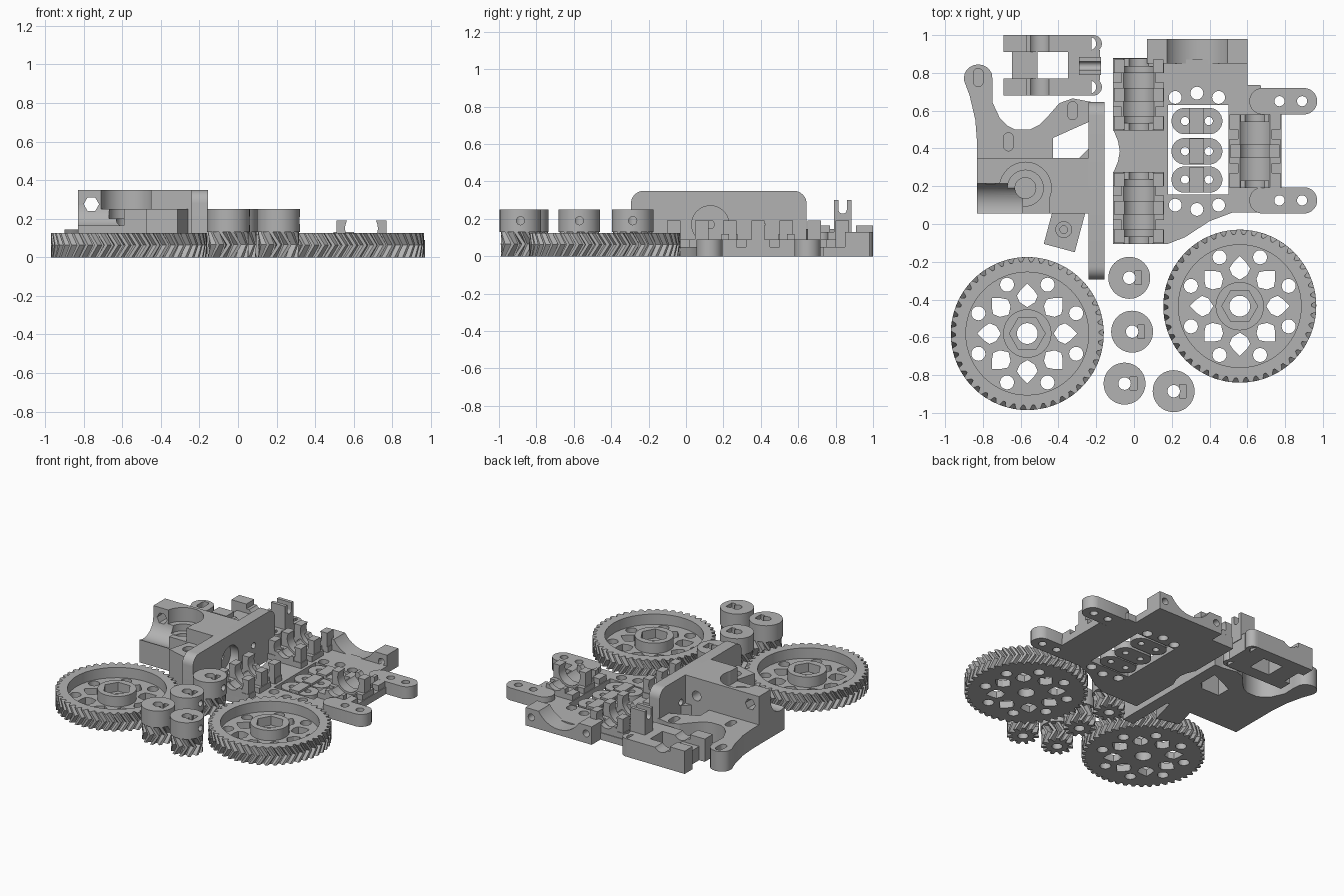
import bpy, bmesh
from math import pi, cos, sin, radians
from mathutils import Matrix, Vector

cube = bpy.data.objects.get("Cube")
if cube:
    bpy.data.objects.remove(cube, do_unlink=True)

grey = bpy.data.materials.new("plain grey plastic")
grey.use_nodes = True
tone = (0.45, 0.45, 0.45, 1)
grey.diffuse_color = tone
grey.node_tree.nodes["Principled BSDF"].inputs["Base Color"].default_value = tone
parts = []


def add(name, bm):
    bmesh.ops.recalc_face_normals(bm, faces=bm.faces)
    me = bpy.data.meshes.new(name)
    bm.to_mesh(me)
    bm.free()
    me.materials.append(grey)
    ob = bpy.data.objects.new(name, me)
    bpy.context.collection.objects.link(ob)
    parts.append(ob)
    return ob


def stack(name, rings):
    """Closed solid through rings of equal length."""
    bm = bmesh.new()
    loops = [[bm.verts.new(p) for p in ring] for ring in rings]
    for a, b in zip(loops, loops[1:]):
        for i in range(len(a)):
            bm.faces.new((a[i - 1], a[i], b[i], b[i - 1]))
    bm.faces.new(loops[0][::-1])
    bm.faces.new(loops[-1])
    return add(name, bm)


def prism(name, pts, z0, z1):
    return stack(name, [[(x, y, z) for x, y in pts] for z in (z0, z1)])


def box(name, x0, x1, y0, y1, z0, z1):
    return prism(name, [(x0, y0), (x1, y0), (x1, y1), (x0, y1)], z0, z1)


def disc(name, x, y, r, z0, z1, n=40, turn=0):
    pts = [(x + r * cos(turn + 2 * pi * i / n), y + r * sin(turn + 2 * pi * i / n)) for i in range(n)]
    return prism(name, pts, z0, z1)


def rod(name, axis, centre, r, length, n=40):
    """Cylinder along x or y about its centre."""
    ob = disc(name, 0, 0, r, -length / 2, length / 2, n)
    turn = Matrix.Rotation(pi / 2, 4, "Y" if axis == "x" else "X")
    ob.data.transform(Matrix.Translation(centre) @ turn)
    return ob


def pill(name, x, y, half, r, z0, z1, turn=0):
    pts = []
    for i in range(24):
        a = 2 * pi * (i + .5) / 24
        p = Vector((r * cos(a) + (half if cos(a) > 0 else -half), r * sin(a)))
        pts.append((x + p.x * cos(turn) - p.y * sin(turn), y + p.x * sin(turn) + p.y * cos(turn)))
    return prism(name, pts, z0, z1)


def cut(ob, *tools):
    for t in tools:
        m = ob.modifiers.new("cut", "BOOLEAN")
        m.operation, m.solver, m.object = "DIFFERENCE", "EXACT", t
    bpy.context.view_layer.update()
    dg = bpy.context.evaluated_depsgraph_get()
    me = bpy.data.meshes.new_from_object(ob.evaluated_get(dg))
    ob.modifiers.clear()
    ob.data = me
    for t in tools:
        parts.remove(t)
        bpy.data.objects.remove(t, do_unlink=True)
    return ob


def herringbone(name, x, y, root, tip, teeth, height, twist):
    rings = []
    for z, t in ((0, 0), (height / 2, twist), (height, 0)):
        ring = []
        for k in range(teeth):
            for f, r in ((0, root), (.22, root), (.42, tip), (.75, tip)):
                a = 2 * pi * (k + f) / teeth + t
                ring.append((x + r * cos(a), y + r * sin(a), z))
        rings.append(ring)
    return stack(name, rings)


# Large spoked gears with a hexagonal hub
for side, x, y in (("left", .56, -.435), ("right", -.565, -.58)):
    gear = herringbone(side + "_large_gear", x, y, .38, .405, 46, .125, .1)
    tools = [disc("t", x, y, .325, .05, .2, 64), disc("t", x, y, .055, -.1, .2)]
    half = [(.14, 0), (.165, .04), (.2, .055), (.23, .035), (.265, 0)]
    outline = half + [(r, -w) for r, w in half[-2:0:-1]]
    for k in range(8):
        a, b = k * pi / 4, (k + .5) * pi / 4
        pts = [(x + r * cos(a) - w * sin(a), y + r * sin(a) + w * cos(a)) for r, w in outline]
        tools.append(prism("t", pts, -.1, .2))
        tools.append(disc("t", x + .28 * cos(b), y + .28 * sin(b), .037, -.1, .2, 20))
    cut(gear, *tools)
    hub = disc(side + "_gear_hub", x, y, .128, .04, .125)
    cut(hub, disc("t", x, y, .095, .06, .2, 6), disc("t", x, y, .055, 0, .2))

# Small gears with a collar, set screw hole and nut slot
for i, (x, y) in enumerate(((-.025, -.285), (-.01, -.57), (-.05, -.845), (.21, -.885))):
    pinion = herringbone(f"small_gear_{i + 1}", x, y, .072, .106, 11, .13, .4)
    cut(pinion, disc("t", x, y, .035, -.1, .2, 24))
    collar = disc(f"small_gear_collar_{i + 1}", x, y, .111, .13, .25)
    cut(collar, disc("t", x, y, .033, 0, .4, 24),
        box("t", x + .03, x + .065, y - .035, y + .035, .15, .4),
        rod("t", "x", (x + .08, y, .19), .022, .12, 16))

# Carriage base with openings
base = prism("carriage_base", [
    (-.11, -.105), (.18, -.105), (.27, -.07), (.40, .015), (.52, .06), (.67, .06), (.70, .19),
    (.78, .19), (.78, .58), (.70, .58), (.67, .735), (.60, .735), (.60, .87), (.16, .87),
    (.16, .88), (-.11, .88), (-.11, .5), (-.085, .44), (-.075, .385), (-.085, .33), (-.11, .27)], 0, .05)
tools = [box("t", .18, .5, .155, .63, -.1, .2)]
for s in (-1, 1):
    tools += [disc("t", .333 + dx, .385 + s * dy, .034, -.1, .2, 24)
              for dx, dy in ((-.115, .285), (0, .308), (.115, .285))]
cut(base, *tools)

# Bolt-on tabs
for where, y in (("front", .125), ("back", .65)):
    tab = pill(where + "_tab", .79, y, .11, .07, 0, .09)
    cut(tab, *[disc("t", x, y, .027, -.1, .2, 20) for x in (.77, .89)])

# Oval clamps in the middle opening
for i, y in enumerate((.235, .385, .545)):
    clamp = pill(f"clamp_{i + 1}", .333, y, .065, .07, 0, .05)
    cut(clamp, *[disc("t", .333 + d, y, .022, -.1, .2, 16) for d in (-.063, .063)])
    box(f"clamp_ridge_{i + 1}", .295, .37, y - .068, y + .068, .04, .065)


def bearing_holder(name, x, y, half_len, tall):
    """Slotted cradle along y: tall ribs with lower walls between."""
    bed = box(name + "_bed", x - .135, x + .135, y - half_len, y + half_len, 0, .09)
    cut(bed, rod("t", "y", (x, y, .15), .1, 1),
        *[box("t", x + s * .09, x + s * .2, y + o - .025, y + o + .025, .05, .3)
          for s in (-1, 1) for o in (-.09, .09)])
    for i, o in enumerate(tall):
        rib = box(f"{name}_rib_{i + 1}", x - .13, x + .13, y + o - .036, y + o + .036, .02, .19)
        cut(rib, rod("t", "y", (x, y, .15), .085, 1), box("t", x - .06, x + .06, y - 1, y + 1, .15, .3))
    for i, o in enumerate((-half_len + .02, half_len - .02)):
        lip = box(f"{name}_end_{i + 1}", x - .075, x + .075, y + o - .02, y + o + .02, .02, .12)
        cut(lip, rod("t", "y", (x, y, .15), .06, 1))


bearing_holder("front_bearing_holder", .025, .085, .19, (-.15, 0, .15))
bearing_holder("back_bearing_holder", .025, .685, .19, (-.15, 0, .15))
bearing_holder("side_bearing_holder", .64, .385, .195, (0,))

# Scalloped block at the back of the carriage
block = box("scalloped_block", .07, .6, .85, .98, 0, .13)
cut(block, rod("t", "y", (.335, .9, .23), .19, 1, 64),
    *[rod("t", "y", (x, .9, .07), .025, 1, 16) for x in (.115, .555)])

# Tall mounting plate with rounded upper corners
profile = [(-.295, 0), (.645, 0)]
for yc, start in ((.575, 0), (-.225, pi / 2)):
    profile += [(yc + .07 * cos(start + pi * i / 16), .28 + .07 * sin(start + pi * i / 16)) for i in range(9)]
plate = stack("mounting_plate", [[(x, y, z) for y, z in profile] for x in (-.24, -.155)])
cut(plate, rod("t", "x", (-.16, .13, .17), .1, .12), rod("t", "x", (-.2, .13, .17), .022, .4, 20),
    rod("t", "x", (-.2, .4, .17), .022, .4, 20))

# Main body with stepped bearing seat and open front corner
body = box("extruder_body", -.83, -.23, .055, .35, 0, .35)
cut(body, disc("t", -.575, .19, .137, .25, .5, 48), disc("t", -.575, .19, .095, .2, .5),
    disc("t", -.575, .19, .055, .1, .5),
    box("t", -1, -.6, 0, .215, .27, .5), box("t", -.71, -.45, 0, .19, .25, .5),
    rod("t", "y", (-.76, .3, .275), .04, .4, 6), rod("t", "y", (-.33, .35, .22), .035, .2, 24))
cut(body, rod("t", "x", (-.8, .1, .27), .115, .42))

# Low motor flange with curved arms and adjusting slots
arm = [(-.83, .3), (-.83, .42), (-.84, .55), (-.87, .68), (-.9, .76)]
arm += [(-.825 + .077 * cos(a), .77 + .075 * sin(a)) for a in [pi - pi * i / 10 for i in range(1, 10)]]
arm += [(-.748, .74), (-.75, .645), (-.71, .56), (-.67, .52), (-.63, .50), (-.55, .50), (-.50, .525),
        (-.46, .565), (-.395, .64), (-.325, .665), (-.22, .645), (-.22, .3)]
flange = prism("motor_flange", arm, 0, .145)
cut(flange, prism("t", [(-.43, .35), (-.43, .455), (-.24, .54), (-.24, .40), (-.29, .35)], -.1, .3),
    *[pill("t", x, y, .022, .026, .05, .3, pi / 2) for x, y in ((-.825, .775), (-.325, .6), (-.665, .435))])

# Angled foot in front of the body
foot = box("angled_foot", -.085, .085, -.08, .13, 0, .25)
foot.data.transform(Matrix.Translation((-.375, -.05, 0)) @ Matrix.Rotation(radians(-15), 4, "Z"))
cut(foot, disc("t", -.372, -.03, .042, .22, .4, 24), disc("t", -.372, -.03, .02, .1, .4, 16))

# Separate idler arm with two cheeks and a forked clip
for where, y in (("front", .725), ("back", .955)):
    cheek = box(where + "_idler_cheek", -.69, -.225, y - .045, y + .045, 0, .13)
    cut(cheek, rod("t", "y", (-.5, y, .165), .06, 1))
    box(where + "_idler_ear", -.69, -.57, y - .045, y + .045, .12, .165)
    corner = pill(where + "_idler_corner", -.235, y, .02, .045, 0, .13)
    cut(corner, disc("t", -.235, y, .035, -.1, .3, 24))
box("idler_crossbar", -.645, -.51, .76, .92, 0, .1)
box("idler_bridge", -.35, -.18, .76, .92, 0, .13)
clip = box("idler_clip", -.29, -.175, .79, .885, .1, .3)
cut(clip, box("t", -1, 1, .815, .86, .25, .5), rod("t", "x", (-.2, .8375, .25), .0225, 1, 20))

# Smooth the round walls, keep corners crisp
bpy.ops.object.select_all(action="DESELECT")
for ob in parts:
    ob.select_set(True)
bpy.context.view_layer.objects.active = parts[0]
bpy.ops.object.shade_smooth_by_angle(angle=radians(28))
